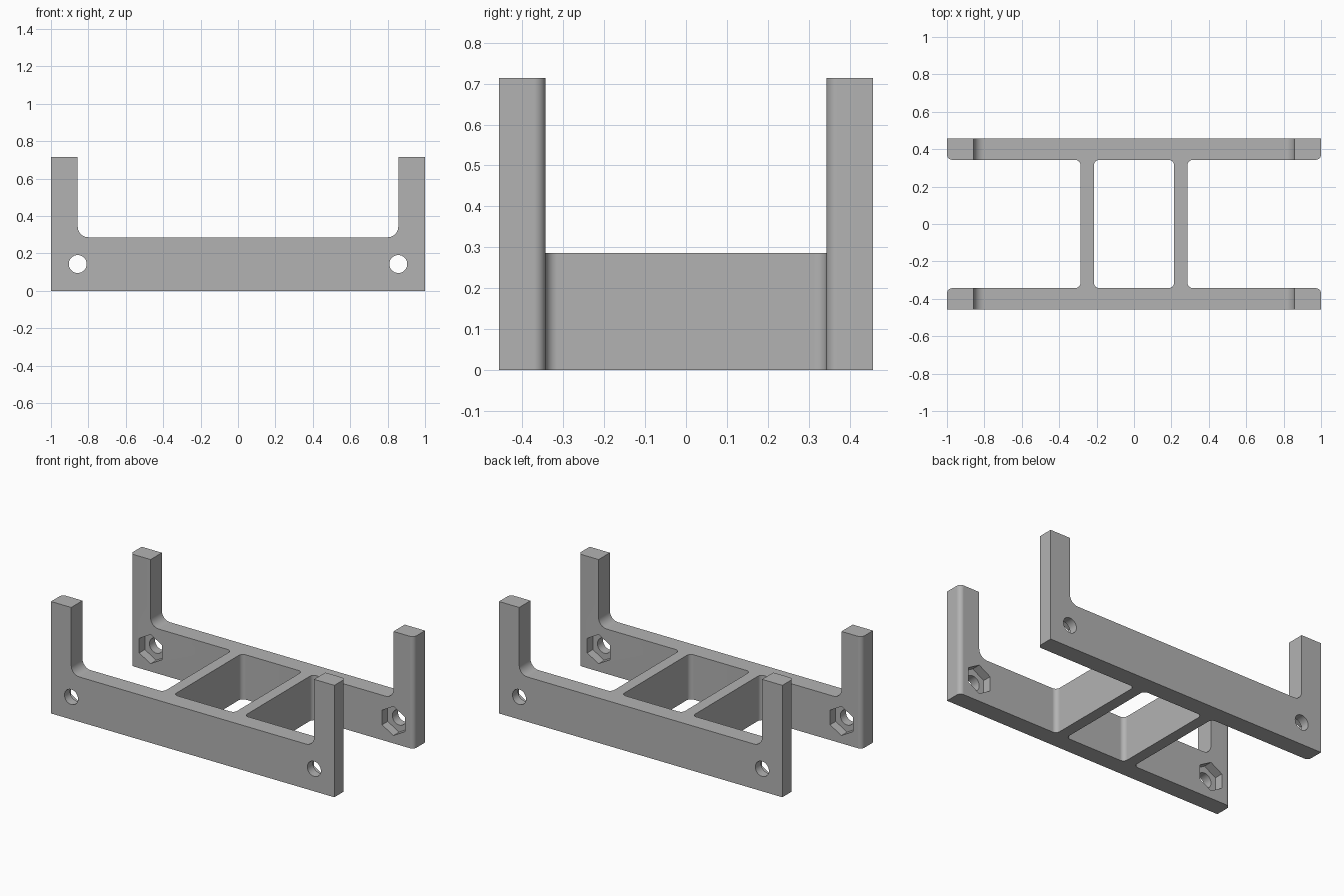
import bpy, bmesh
from math import pi, sin, cos
from mathutils import Vector, Matrix

cube = bpy.data.objects.get("Cube")
if cube:
    bpy.data.objects.remove(cube, do_unlink=True)

LENGTH, DEPTH, HEIGHT = 2.0, 0.914, 0.714
INNER_Y = 0.343        # inner face of each side plate
BASE_H = 0.286         # height of the low beam
HOLE_X, HOLE_Z = 0.857, 0.143
R = 0.0286             # small corner radius
X, Y = LENGTH / 2, DEPTH / 2

grey = bpy.data.materials.new("plain grey")
grey.use_nodes = True
colour = (0.45, 0.45, 0.45, 1)
grey.diffuse_color = colour
grey.node_tree.nodes["Principled BSDF"].inputs["Base Color"].default_value = colour


def fillet(corners, steps=8):
    """Round each (a, b, radius) right-angle corner of a closed outline."""
    out = []
    for i, (a, b, r) in enumerate(corners):
        p = Vector((a, b))
        if r == 0:
            out.append(p)
            continue
        d0 = (Vector(corners[i - 1][:2]) - p).normalized()
        d1 = (Vector(corners[(i + 1) % len(corners)][:2]) - p).normalized()
        centre = p + (d0 + d1) * r
        for k in range(steps + 1):
            t = k / steps * pi / 2
            out.append(centre - d1 * r * cos(t) - d0 * r * sin(t))
    return out


def mirrored(half):
    """Close a right-hand half outline with its mirror image."""
    return half + [(-a, b, r) for a, b, r in reversed(half)]


def prism(name, outline, low, high, along_y=False):
    """Extrude an outline along z, or along y when it is drawn in x and z."""
    bm = bmesh.new()
    base = [bm.verts.new((p[0], low, p[1]) if along_y else (p[0], p[1], low))
            for p in outline]
    face = bm.faces.new(base)
    top = bmesh.ops.extrude_face_region(bm, geom=[face])["geom"]
    shift = Vector((0, high - low, 0)) if along_y else Vector((0, 0, high - low))
    bmesh.ops.translate(bm, vec=shift,
                        verts=[v for v in top if isinstance(v, bmesh.types.BMVert)])
    bmesh.ops.recalc_face_normals(bm, faces=bm.faces)
    mesh = bpy.data.meshes.new(name)
    bm.to_mesh(mesh)
    bm.free()
    mesh.materials.append(grey)
    obj = bpy.data.objects.new(name, mesh)
    bpy.context.collection.objects.link(obj)
    return obj


def ring(x, z, radius, sides):
    """Regular polygon with a corner pointing up."""
    return [(x + radius * sin(2 * pi * k / sides), z + radius * cos(2 * pi * k / sides))
            for k in range(sides)]


def cut(target, cutter):
    bpy.context.view_layer.objects.active = target
    mod = target.modifiers.new("cut", "BOOLEAN")
    mod.operation, mod.solver, mod.object = "DIFFERENCE", "EXACT", cutter
    bpy.ops.object.modifier_apply(modifier=mod.name)
    bpy.data.objects.remove(cutter, do_unlink=True)


# Two side plates joined by cross walls, as one plan outline
plan = mirrored([(X, -Y, 0), (X, -INNER_Y, R), (0.286, -INNER_Y, R),
                 (0.286, INNER_Y, R), (X, INNER_Y, R), (X, Y, 0)])
frame = prism("bracket_frame", fillet(plan), 0, HEIGHT)

# Window between the cross walls
window = mirrored([(0.214, -INNER_Y, R), (0.214, INNER_Y, R)])
cut(frame, prism("window_cutter", fillet(window), -0.1, 1))

# Space between the upright posts
gap = mirrored([(0.857, BASE_H, 0.057), (0.857, 1, 0)])
cut(frame, prism("gap_cutter", fillet(gap), -1, 1, True))

# Bolt holes, with hexagonal nut pockets on the inner faces
for side in (-1, 1):
    x = side * HOLE_X
    cut(frame, prism("hole_cutter", ring(x, HOLE_Z, 0.048, 32), -1, 1, True))
    cut(frame, prism("nut_cutter", ring(x, HOLE_Z, 0.093, 6),
                     -INNER_Y - 0.057, INNER_Y + 0.057, True))

# Smooth fillets, crisp edges
bpy.ops.object.select_all(action="DESELECT")
frame.select_set(True)
bpy.context.view_layer.objects.active = frame
bpy.ops.object.shade_smooth_by_angle(angle=pi / 6)
normals = frame.modifiers.new("even shading", "WEIGHTED_NORMAL")
normals.keep_sharp = True
